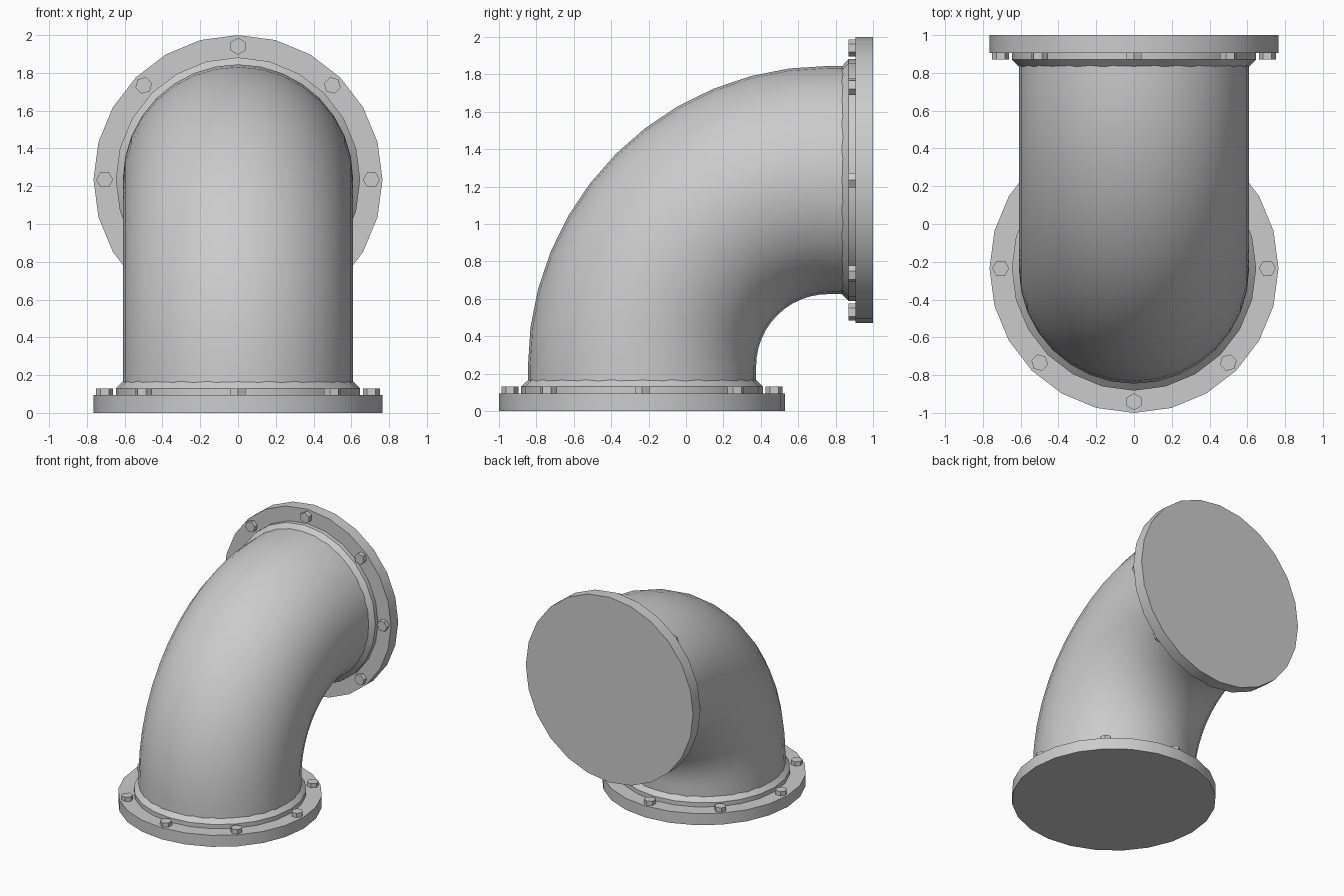
import bpy, bmesh
from math import pi, sin, cos
from mathutils import Matrix, Vector

if "Cube" in bpy.data.objects:
    bpy.data.objects.remove(bpy.data.objects["Cube"])

AXIS = 0.235          # offset of the lower opening from the origin
PIPE_R = 0.61
BEND = 0.76           # y of the bend centre; its z is 1 - BEND
BEND_R = BEND + AXIS


def finish(bm, name, matrix=Matrix()):
    bmesh.ops.recalc_face_normals(bm, faces=bm.faces)
    mesh = bpy.data.meshes.new(name)
    bm.to_mesh(mesh)
    bm.free()
    ob = bpy.data.objects.new(name, mesh)
    bpy.context.collection.objects.link(ob)
    ob.matrix_world = matrix
    bpy.ops.object.select_all(action='DESELECT')
    ob.select_set(True)
    bpy.context.view_layer.objects.active = ob
    bpy.ops.object.shade_smooth_by_angle(angle=pi / 6)
    return ob


def skin(bm, rings):
    """Bridge a list of vertex rings and cap both ends."""
    n = len(rings[0])
    for a, b in zip(rings, rings[1:]):
        for i in range(n):
            j = (i + 1) % n
            bm.faces.new((a[i], a[j], b[j], b[i]))
    bm.faces.new(rings[0])
    bm.faces.new(rings[-1])


def lathe(name, profile, sides, matrix):
    bm = bmesh.new()
    rings = [[bm.verts.new((r * sin(2 * pi * i / sides), r * cos(2 * pi * i / sides), z))
              for i in range(sides)] for r, z in profile]
    skin(bm, rings)
    return finish(bm, name, matrix)


# Curved pipe: straight stub, quarter bend, straight stub
stations = [(Vector((0, -AXIS, 0.05)), 0.0)]
for k in range(13):
    a = k / 12 * pi / 2
    stations.append((Vector((0, BEND - BEND_R * cos(a), 1 - BEND + BEND_R * sin(a))), a))
stations.append((Vector((0, 0.95, 1 + AXIS)), pi / 2))
bm = bmesh.new()
rings = []
for p, a in stations:
    out = Vector((0, -cos(a), sin(a)))
    rings.append([bm.verts.new(p + PIPE_R * (Vector((sin(t), 0, 0)) + out * cos(t)))
                  for t in (2 * pi * i / 32 for i in range(32))])
skin(bm, rings)
finish(bm, "elbow_pipe")

# Flange, collar and bolts at each end
ends = {
    "lower": Matrix.Translation((0, -AXIS, 0)),
    "rear": Matrix.Translation((0, 1, 1 + AXIS)) @ Matrix.Rotation(pi / 2, 4, 'X'),
}
for end, m in ends.items():
    lathe(end + "_flange", [(0.765, 0), (0.765, 0.095)], 24, m)
    lathe(end + "_collar", [(0.647, 0.08), (0.647, 0.13), (0.605, 0.17)], 24, m)
    for i in range(8):
        turn = Matrix.Rotation(i * pi / 4, 4, 'Z') @ Matrix.Translation((0, 0.706, 0))
        lathe(f"{end}_bolt_{i + 1}", [(0.045, 0.08), (0.045, 0.13)], 6, m @ turn)
